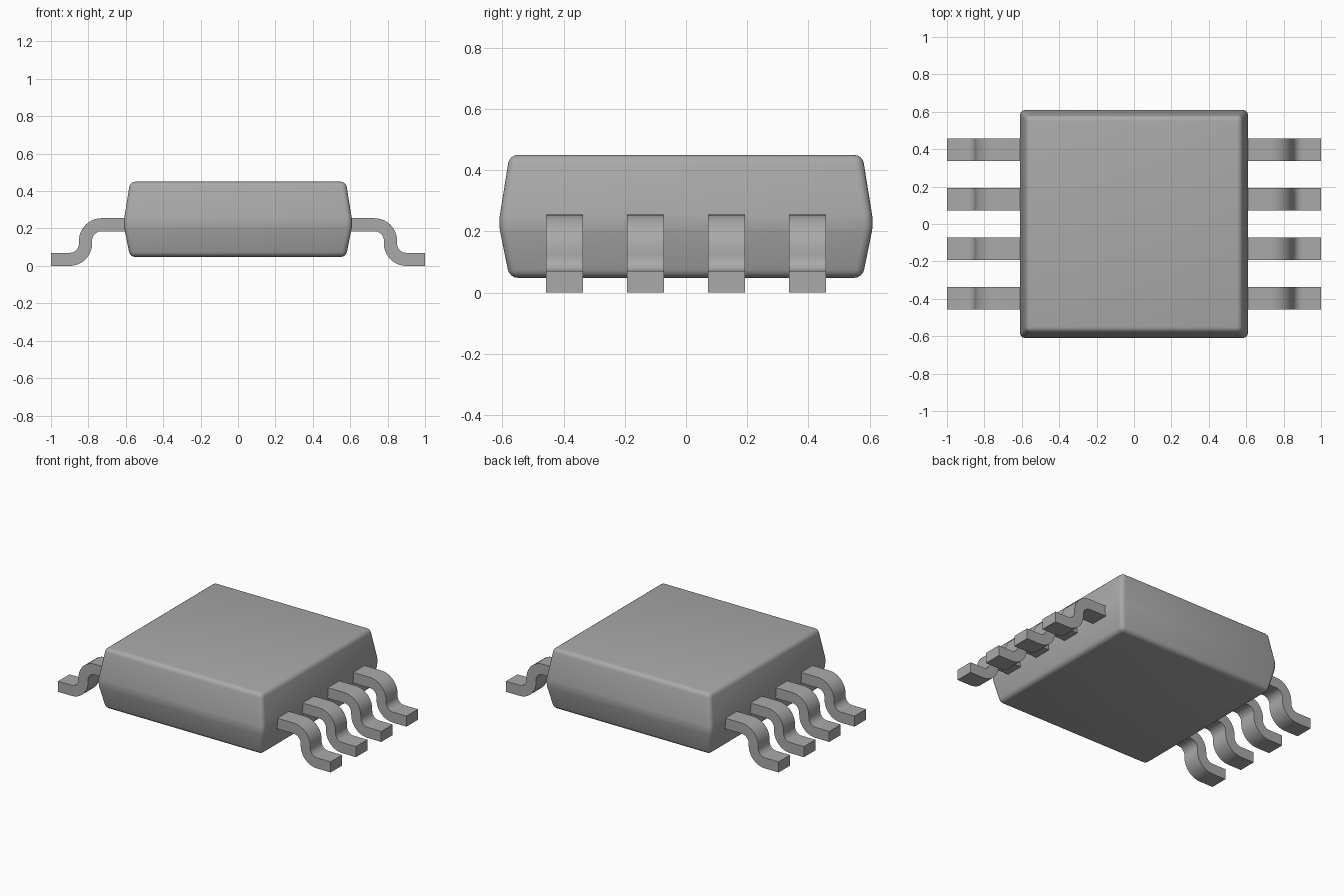
import bpy
import bmesh
from math import sin, cos, pi, radians

cube = bpy.data.objects.get("Cube")
if cube:
    bpy.data.objects.remove(cube, do_unlink=True)

# One neutral grey for the whole part
grey = bpy.data.materials.new("neutral_grey")
grey.use_nodes = True
colour = (0.4, 0.4, 0.4, 1)
grey.diffuse_color = colour
grey.node_tree.nodes["Principled BSDF"].inputs["Base Color"].default_value = colour


def finish(bm, name, smooth_angle):
    bmesh.ops.recalc_face_normals(bm, faces=bm.faces[:])
    mesh = bpy.data.meshes.new(name)
    bm.to_mesh(mesh)
    bm.free()
    mesh.materials.append(grey)
    obj = bpy.data.objects.new(name, mesh)
    bpy.context.collection.objects.link(obj)
    bpy.ops.object.select_all(action="DESELECT")
    obj.select_set(True)
    bpy.context.view_layer.objects.active = obj
    bpy.ops.object.shade_smooth_by_angle(angle=radians(smooth_angle))
    return obj


def arc(cx, cz, r, start, end, steps=10):
    angles = [radians(start + (end - start) * i / steps) for i in range(steps + 1)]
    return [(cx + r * cos(a), cz + r * sin(a)) for a in angles]


# Package body: square rings, widest at the mid parting line, edges rounded
bm = bmesh.new()
rings = []
for half, z in ((0.577, 0.048), (0.613, 0.225), (0.577, 0.45)):
    rings.append([bm.verts.new((sx * half, sy * half, z))
                  for sx, sy in ((-1, -1), (1, -1), (1, 1), (-1, 1))])
bm.faces.new(rings[0])
bm.faces.new(rings[-1])
for low, high in zip(rings, rings[1:]):
    for i in range(4):
        j = (i + 1) % 4
        bm.faces.new((low[i], low[j], high[j], high[i]))
bmesh.ops.recalc_face_normals(bm, faces=bm.faces[:])
bmesh.ops.bevel(bm, geom=bm.edges[:], offset=0.027, offset_type="OFFSET",
                segments=4, profile=0.5, affect="EDGES")
finish(bm, "package_body", 40)

# Gull-wing lead profile in x and z, from the body out to the foot
UPPER, LOWER = (0.73, 0.135), (0.90, 0.12)
OUTER, INNER = 0.12, 0.05
top_line = ([(0.58, UPPER[1] + OUTER)] + arc(*UPPER, OUTER, 90, 0)
            + arc(*LOWER, INNER, 180, 270) + [(1.0, LOWER[1] - INNER)])
bottom_line = ([(0.58, UPPER[1] + INNER)] + arc(*UPPER, INNER, 90, 0)
               + arc(*LOWER, OUTER, 180, 270) + [(1.0, 0.0)])


def add_lead(name, side, y):
    bm = bmesh.new()
    sections = []
    for (tx, tz), (bx, bz) in zip(top_line, bottom_line):
        sections.append([bm.verts.new((side * x, y + dy, z)) for x, dy, z in
                         ((tx, -0.06, tz), (tx, 0.06, tz),
                          (bx, 0.06, bz), (bx, -0.06, bz))])
    for a, b in zip(sections, sections[1:]):
        for i in range(4):
            j = (i + 1) % 4
            bm.faces.new((a[i], a[j], b[j], b[i]))
    bm.faces.new(sections[0])
    bm.faces.new(sections[-1])
    finish(bm, name, 35)


# Four leads on each side
for side, label in ((1, "left"), (-1, "right")):
    for i in range(4):
        add_lead(f"{label}_lead_{i + 1}", side, (i - 1.5) * 0.265)
